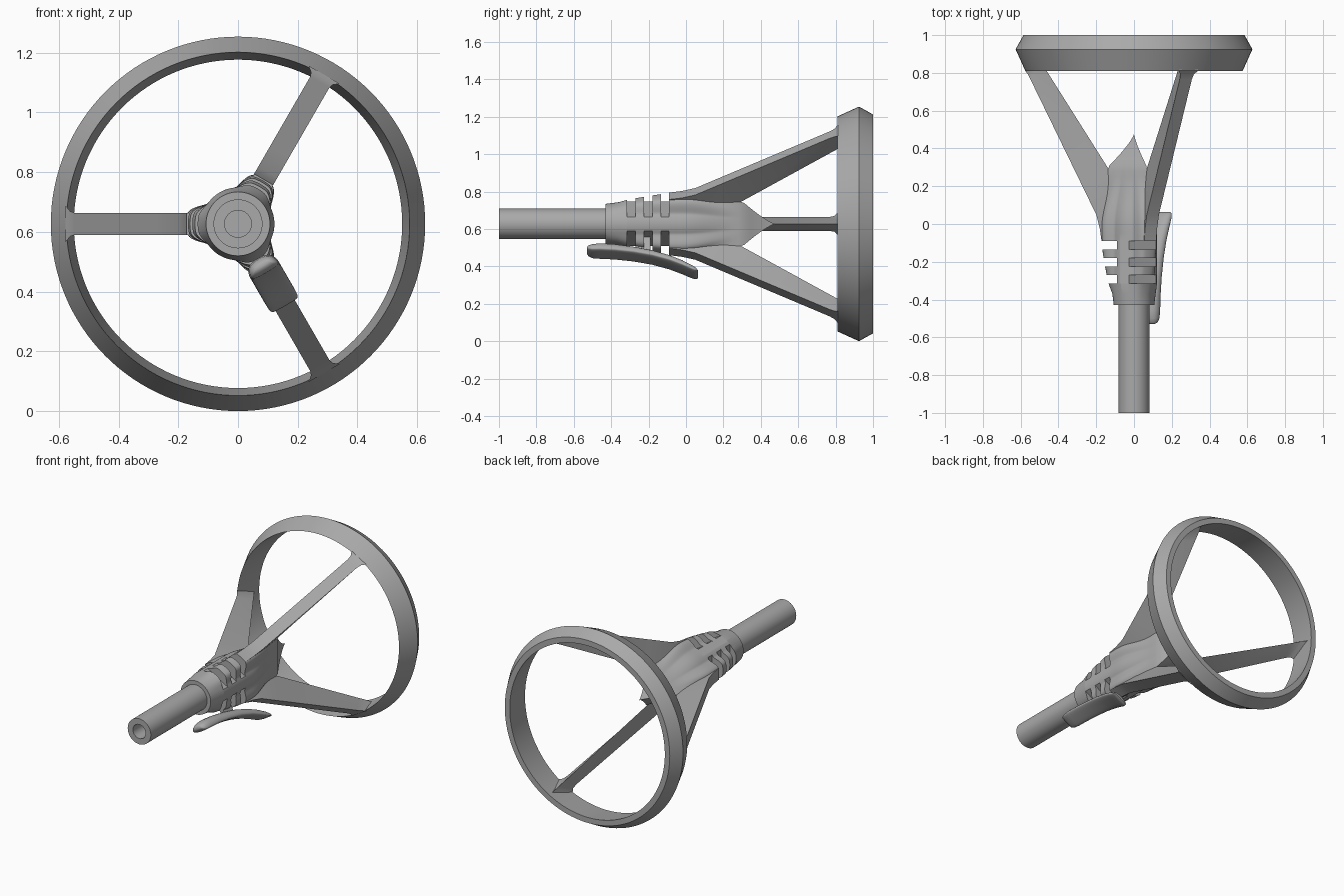
import bpy, bmesh, math

cube = bpy.data.objects.get("Cube")
if cube:
    bpy.data.objects.remove(cube, do_unlink=True)

ZC = 0.627
SPOKES = [math.radians(a) for a in (60, 180, 300)]

grey = bpy.data.materials.new("plain grey")
grey.use_nodes = True
COLOUR = (0.4, 0.4, 0.4, 1)
grey.diffuse_color = COLOUR
grey.node_tree.nodes["Principled BSDF"].inputs["Base Color"].default_value = COLOUR


def place(a, u, v, y):
    """Point at radius u along angle a, sideways v, depth y."""
    return (u * math.cos(a) - v * math.sin(a), y,
            ZC + u * math.sin(a) + v * math.cos(a))


def loft(name, rings, caps=True, loop=False, angle=30):
    """Skin a list of equally long closed rings."""
    bm = bmesh.new()
    rows = [[bm.verts.new(p) for p in ring] for ring in rings]
    pairs = list(zip(rows, rows[1:]))
    if loop:
        pairs.append((rows[-1], rows[0]))
    n = len(rows[0])
    for a, b in pairs:
        for i in range(n):
            j = (i + 1) % n
            bm.faces.new((a[i], a[j], b[j], b[i]))
    if caps and not loop:
        bm.faces.new(rows[0])
        bm.faces.new(rows[-1])
    bmesh.ops.recalc_face_normals(bm, faces=bm.faces)
    me = bpy.data.meshes.new(name)
    bm.to_mesh(me)
    bm.free()
    me.materials.append(grey)
    ob = bpy.data.objects.new(name, me)
    bpy.context.collection.objects.link(ob)
    bpy.ops.object.select_all(action='DESELECT')
    ob.select_set(True)
    bpy.context.view_layer.objects.active = ob
    bpy.ops.object.shade_smooth_by_angle(angle=math.radians(angle))
    return ob


def lathe(name, profile, n, loop=True):
    return loft(name, [[place(2 * math.pi * i / n, r, 0, y) for i in range(n)]
                       for r, y in profile], loop=loop)


# Rim with a ridged outer side and a tapered inner side
lathe("rim", [(0.575, 0.81), (0.627, 0.925), (0.585, 1.0), (0.55, 1.0)], 128)

# Hollow shaft
lathe("shaft", [(0.045, -1), (0.082, -1), (0.082, -0.4), (0.045, -0.4)], 48)


# Hub: round collar, slotted strain relief, three-sided pointed end
def smooth(t):
    t = max(0, min(1, t))
    return t * t * (3 - 2 * t)


def hub_radius(a, y, slot):
    d = min(abs((a - s + math.pi) % (2 * math.pi) - math.pi) for s in SPOKES)
    triangle = 0.07 / math.cos(math.pi / 3 - d)
    if y >= 0.3:
        t = (0.475 - y) / 0.175
        return triangle * max(0.004, t ** 1.25)
    body = 0.107 + 0.015 * smooth((y + 0.43) / 0.12)
    bump = 0.052 * smooth((y + 0.4) / 0.36) ** 0.7 if y > -0.32 else 0
    bump *= smooth((math.radians(36) - d) / math.radians(26))
    r = body + bump
    if slot:
        r = min(r, 0.09 / math.cos(d))
    return r + (triangle - r) * smooth((y + 0.02) / 0.32)


stations = [(-0.43, 0), (-0.37, 0)]
for start in (-0.315, -0.225, -0.135):
    end = start + 0.045
    stations += [(start, 0), (start, 1), (end, 1), (end, 0)]
stations += [(y / 100, 0) for y in range(-5, 47, 3)] + [(0.475, 0)]
N = 120
loft("hub", [[place(a, hub_radius(a, y, s), 0, y)
              for a in (2 * math.pi * i / N for i in range(N))]
             for y, s in stations], angle=35)

# Wedge-shaped spokes: (outer depth, outer radius, half width, inner depth, inner radius)
WEDGE = [(-0.09, 0.172, 0.037, -0.09, 0.05),
         (-0.02, 0.182, 0.037, 0.05, 0.06),
         (0.05, 0.2, 0.037, 0.18, 0.08),
         (0.2, 0.273, 0.037, 0.3, 0.14),
         (0.765, 0.548, 0.037, 0.87, 0.5),
         (0.793, 0.562, 0.042, 0.93, 0.537),
         (0.812, 0.577, 0.06, 0.965, 0.561)]
for label, a in zip(("upper", "side", "lower"), SPOKES):
    loft(label + "_spoke", [[place(a, ro, -w, yo), place(a, ro, w, yo),
                             place(a, ri, 0, yi)]
                            for yo, ro, w, yi, ri in WEDGE], angle=25)

# Curved lever: (depth, outer radius, thickness, half width)
LEVER = [(-0.53, 0.168, 0.014, 0.03), (-0.522, 0.18, 0.035, 0.043),
         (-0.5, 0.189, 0.052, 0.051), (-0.46, 0.191, 0.058, 0.055),
         (-0.38, 0.195, 0.056, 0.055), (-0.28, 0.207, 0.052, 0.055),
         (-0.18, 0.227, 0.05, 0.055), (-0.09, 0.255, 0.048, 0.055),
         (-0.02, 0.285, 0.046, 0.055), (0.035, 0.312, 0.04, 0.054),
         (0.055, 0.317, 0.028, 0.05), (0.064, 0.315, 0.012, 0.04)]


def lever_section(y, r, t, w):
    """Flat outside, domed towards the hub."""
    ring = []
    for i in range(32):
        c, s = math.cos(math.pi * i / 16), math.sin(math.pi * i / 16)
        v = w * math.copysign(abs(c) ** 0.75, c)
        u = -0.75 * t * s if s > 0 else 0.25 * t * abs(s) ** 0.5
        ring.append(place(SPOKES[2], r - 0.25 * t + u, v, y))
    return ring


loft("lever", [lever_section(*row) for row in LEVER], angle=50)

# Small lug joining the lever to the hub
loft("lever_lug", [[place(SPOKES[2], r, v, y)
                    for v, y in ((-0.014, -0.27), (0.014, -0.27),
                                 (0.014, -0.19), (-0.014, -0.19))]
                   for r in (0.08, 0.185)])
